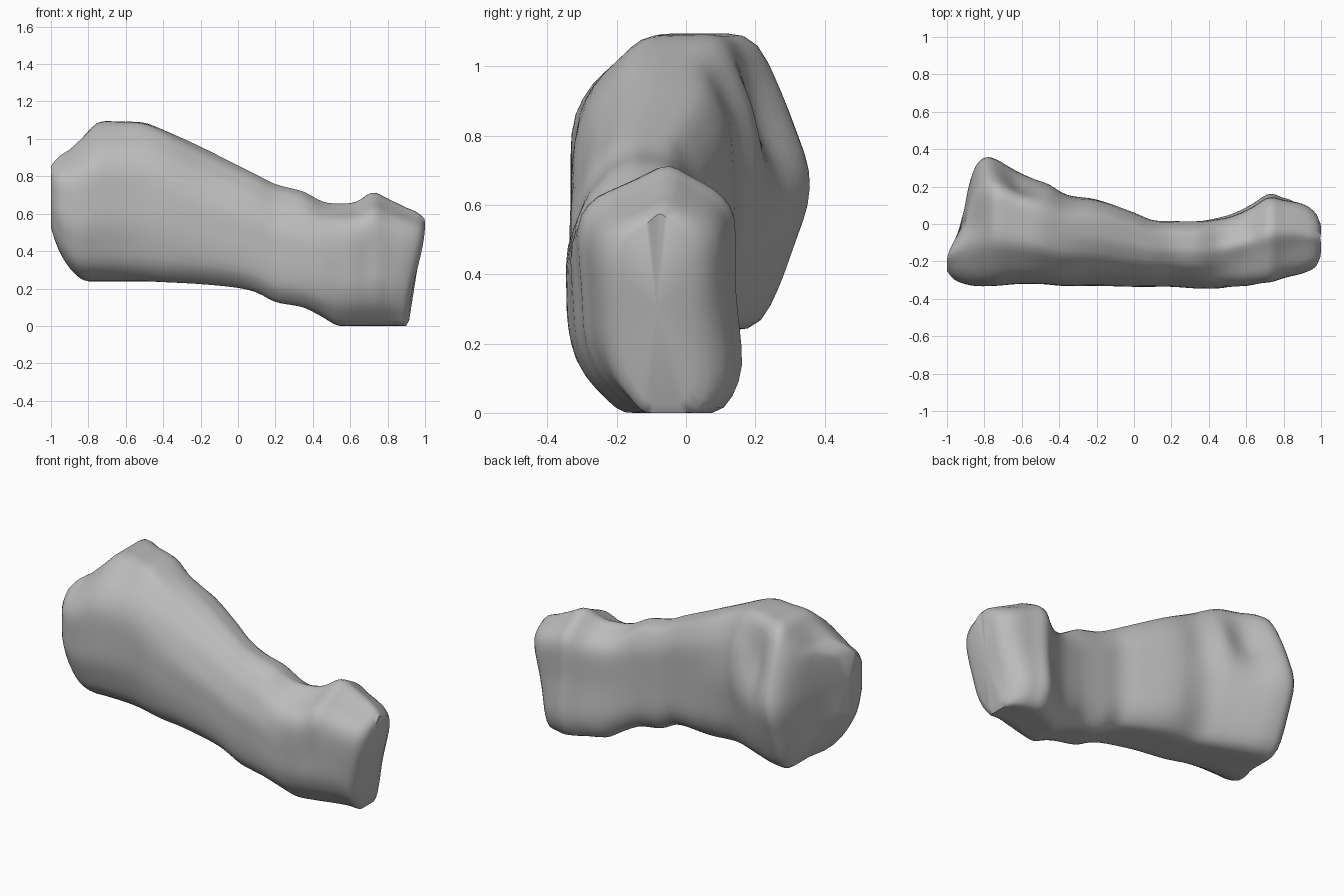
import bpy, bmesh, math
from mathutils import Vector

cube = bpy.data.objects.get("Cube")
if cube:
    bpy.data.objects.remove(cube)

SIDES = 56
RINGS = 72

# Cross-section outlines in a unit box (across, up)
BASE = [(.34, 1), (.78, 1), (.9, .8), (1, .57), (1, .46), (.87, .15), (.78, 0),
        (.28, 0), (.1, .1), (0, .35), (0, .72), (.09, .84)]
SHAFT = [(.55, 1), (.85, .97), (1, .8), (1, .15), (.85, 0), (.25, 0), (.05, .12),
         (0, .3), (0, .6), (.15, .82), (.35, .95)]
HEAD = [(.55, 1), (.38, .94), (.1, .86), (0, .77), (0, .6), (.03, .3), (.12, .16),
        (.36, 0), (.88, 0), (1, .16), (.95, .5), (.95, .82), (.82, .9), (.68, .95)]

# Stations along the bone: x, bottom, top, front, back
STATIONS = [
    (-1, .52, .86, -.25, -.04), (-.97, .42, .91, -.29, .14), (-.92, .32, .95, -.315, .28),
    (-.85, .25, 1.01, -.33, .345), (-.75, .24, 1.085, -.33, .355), (-.62, .24, 1.09, -.32, .3),
    (-.5, .24, 1.085, -.32, .23), (-.38, .235, 1.04, -.33, .16), (-.2, .225, .96, -.33, .13),
    (0, .205, .86, -.335, .06), (.1, .18, .81, -.335, .02), (.2, .13, .76, -.335, .015),
    (.35, .1, .72, -.345, .015), (.45, .05, .67, -.345, .035), (.53, .005, .66, -.335, .06),
    (.63, 0, .67, -.33, .11), (.72, 0, .72, -.325, .165), (.8, 0, .69, -.29, .15),
    (.92, 0, .64, -.26, .12), (.98, 0, .61, -.23, .07), (1, .03, .58, -.19, .02)]


def ease(t):
    t = max(0, min(1, t))
    return t * t * (3 - 2 * t)


def radii(outline):
    """Distance from the box centre to the outline at evenly spaced angles."""
    pts = [Vector(p) - Vector((.5, .5)) for p in outline]
    result = []
    for i in range(SIDES):
        angle = math.tau * i / SIDES
        ray = Vector((math.cos(angle), math.sin(angle)))
        best = .5
        for a, b in zip(pts, pts[1:] + pts[:1]):
            edge = b - a
            det = ray.cross(edge)
            if abs(det) > 1e-9:
                dist, along = a.cross(edge) / det, a.cross(ray) / det
                if dist > 0 and -1e-6 <= along <= 1 + 1e-6:
                    best = dist
        result.append(best)
    return [(result[i - 1] + 2 * result[i] + result[(i + 1) % SIDES]) / 4
            for i in range(SIDES)]


def station_at(x):
    """Smoothly interpolated section size at x."""
    last = len(STATIONS) - 1
    k = next((i for i in range(last) if x <= STATIONS[i + 1][0]), last - 1)
    s0, s1, s2, s3 = (STATIONS[max(0, min(last, k + d))] for d in (-1, 0, 1, 2))
    span = s2[0] - s1[0]
    t = (x - s1[0]) / span
    out = []
    for c in range(1, 5):
        m1 = (s2[c] - s0[c]) / (s2[0] - s0[0]) * span
        m2 = (s3[c] - s1[c]) / (s3[0] - s1[0]) * span
        d = s2[c] - s1[c]
        out.append(s1[c] + t * (m1 + t * (3 * d - 2 * m1 - m2 + t * (m1 + m2 - 2 * d))))
    return out


def shape_point(x, y, z):
    """Slant both ends and press the hollows into the surface."""
    def hollow(cx, cz, rx, rz):
        return math.exp(-((x - cx) / rx) ** 2 - ((z - cz) / rz) ** 2)
    back = ease((y + .02) / .15)
    front = ease((-.12 - y) / .12)
    y -= .06 * back * hollow(-.62, .85, .1, .2)
    y += .025 * back * hollow(-.44, .85, .07, .2)
    y += .02 * front * hollow(.7, .35, .06, .25)
    far = ease((x - .72) / .28)
    near = ease((-.72 - x) / .28)
    lean = .085 * (1 - ease((z - .05) / .5)) + .03 * ease((z - .55) / .1)
    x += near * .075 * ease((y + .2) / .22) - far * lean
    return x, y, max(0, z)


def make_bone():
    base, shaft, head = map(radii, (BASE, SHAFT, HEAD))
    bm = bmesh.new()
    rings = []
    for r in range(RINGS + 1):
        x = -math.cos(math.pi * r / RINGS) * .35 + (2 * r / RINGS - 1) * .65
        low, high, front, back = station_at(x)
        to_shaft = ease((x + .65) / .6)
        to_head = ease((x - .3) / .3)
        ring = []
        for i in range(SIDES):
            angle = math.tau * i / SIDES
            rad = base[i] + (shaft[i] - base[i]) * to_shaft
            rad += (head[i] - rad) * to_head
            y = front + (back - front) * (.5 + rad * math.cos(angle))
            z = low + (high - low) * (.5 + rad * math.sin(angle))
            ring.append(bm.verts.new(shape_point(x, y, z)))
        rings.append(ring)
    for a, b in zip(rings, rings[1:]):
        for i in range(SIDES):
            j = (i + 1) % SIDES
            bm.faces.new((a[i], a[j], b[j], b[i]))
    # Rounded fans close both ends
    for ring in (rings[0], rings[-1]):
        centre = sum((v.co for v in ring), Vector()) / SIDES
        tip = bm.verts.new(centre)
        for i in range(SIDES):
            bm.faces.new((ring[i], ring[(i + 1) % SIDES], tip))
    bmesh.ops.recalc_face_normals(bm, faces=bm.faces)
    mesh = bpy.data.meshes.new("toe_bone")
    bm.to_mesh(mesh)
    bm.free()
    obj = bpy.data.objects.new("toe_bone", mesh)
    bpy.context.collection.objects.link(obj)
    return obj


# Plain grey bone material
grey = bpy.data.materials.new("bone_grey")
grey.use_nodes = True
colour = (.5, .5, .5, 1)
grey.diffuse_color = colour
grey.node_tree.nodes["Principled BSDF"].inputs["Base Color"].default_value = colour

bone = make_bone()
bone.data.materials.append(grey)
bpy.context.view_layer.objects.active = bone
bone.select_set(True)
bpy.ops.object.shade_smooth_by_angle(angle=math.radians(50))
